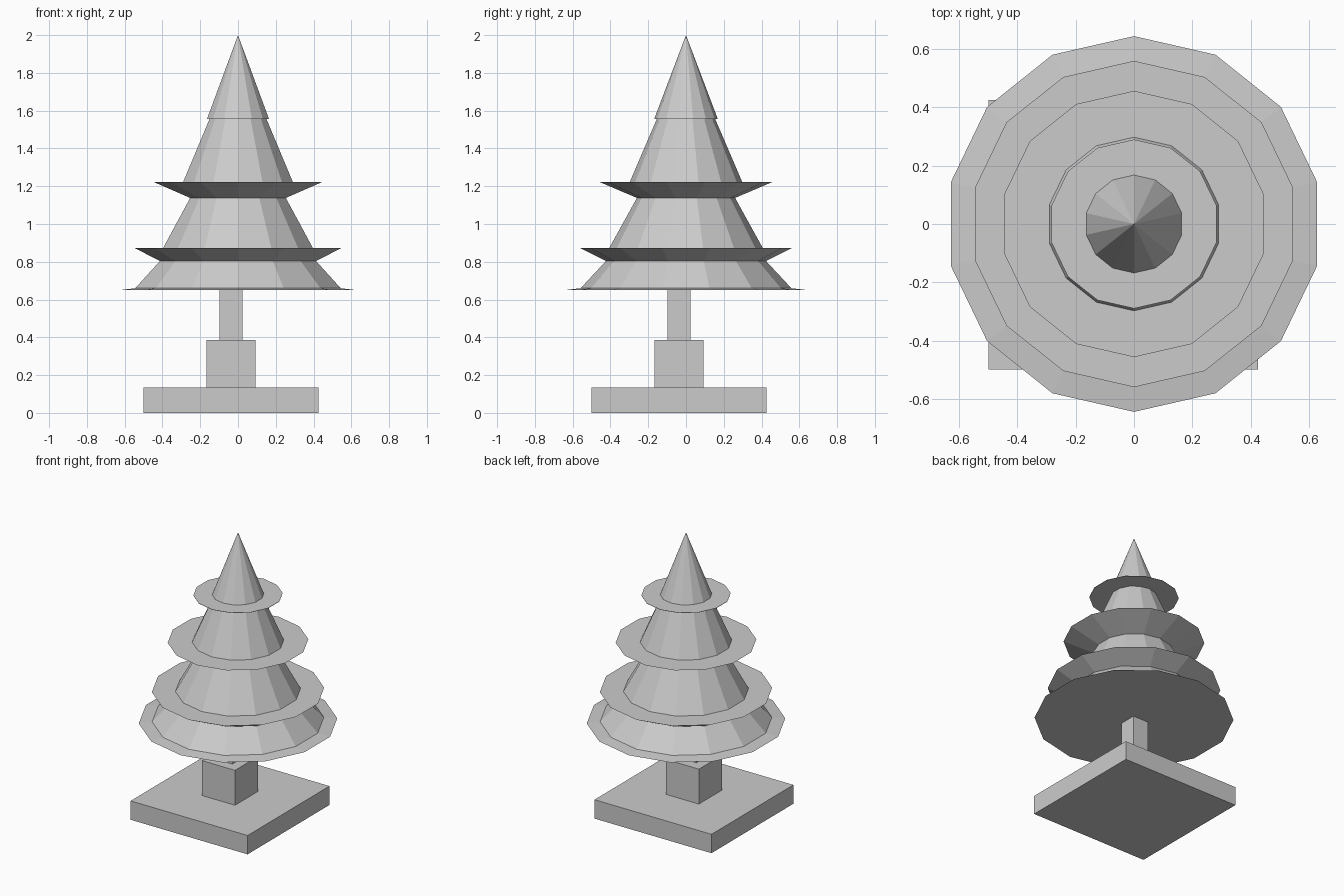
import bpy, bmesh
from math import cos, sin, pi, tau

if "Cube" in bpy.data.objects:
    bpy.data.objects.remove(bpy.data.objects["Cube"])

SIDES = 14


def add_object(name, bm):
    bmesh.ops.remove_doubles(bm, verts=bm.verts, dist=1e-5)
    mesh = bpy.data.meshes.new(name)
    bm.to_mesh(mesh)
    bm.free()
    obj = bpy.data.objects.new(name, mesh)
    bpy.context.collection.objects.link(obj)
    return obj


def lathe(name, profile):
    """Revolve (radius, z) points, listed bottom to top, into a 14-sided shell."""
    bm = bmesh.new()
    rings = []
    for r, z in profile:
        angles = [pi / 2 + tau * j / SIDES for j in range(SIDES)]
        rings.append([bm.verts.new((r * cos(a), r * sin(a), z)) for a in angles]
                     if r else [bm.verts.new((0, 0, z))] * SIDES)
    for low, high in zip(rings, rings[1:]):
        for j in range(SIDES):
            k = (j + 1) % SIDES
            corners = dict.fromkeys((low[j], low[k], high[k], high[j]))
            bm.faces.new(list(corners))
    return add_object(name, bm)


def box(name, lo, hi, z0, z1):
    """Square block spanning lo..hi in both x and y."""
    bm = bmesh.new()
    bmesh.ops.create_cube(bm, size=1)
    mid, w = (lo + hi) / 2, hi - lo
    for v in bm.verts:
        v.co = (mid + v.co.x * w, mid + v.co.y * w, (z0 + z1) / 2 + v.co.z * (z1 - z0))
    return add_object(name, bm)


# Stepped stand and trunk, slightly off centre
box("base_slab", -0.5, 0.426, 0, 0.135)
box("trunk_block", -0.167, 0.093, 0.135, 0.385)
box("trunk", -0.098, 0.024, 0.385, 0.652)

# Foliage tiers: flared rim, flat ledge, tapering cone
lathe("bottom_tier", [(0, 0.65), (0.645, 0.65), (0.558, 0.66), (0.424, 0.804)])
lathe("lower_middle_tier", [(0.424, 0.804), (0.56, 0.872), (0.407, 0.872), (0.26, 1.138)])
lathe("upper_middle_tier", [(0.26, 1.138), (0.457, 1.222), (0.298, 1.222), (0.155, 1.555)])
lathe("top_tier", [(0.155, 1.555), (0.29, 1.555), (0.29, 1.557), (0.168, 1.557), (0, 2)])
